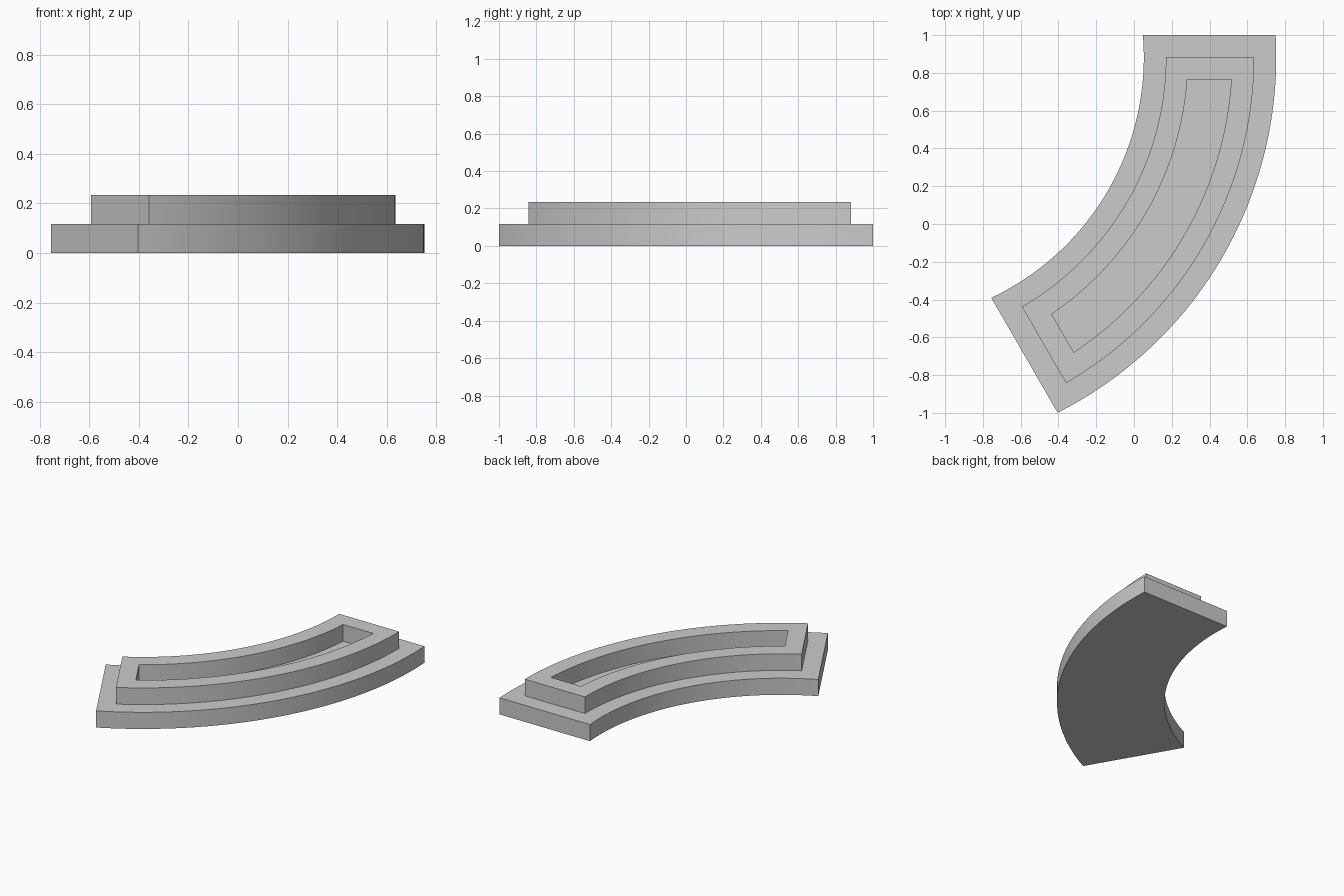
import bpy, bmesh, math

if "Cube" in bpy.data.objects:
    bpy.data.objects.remove(bpy.data.objects["Cube"])

CENTRE = (-1.356, 0.883)      # centre of the arc
R_IN, R_OUT = 1.408, 2.109    # radii of the base
STEP = 0.117                  # inset and height of each step
SWEEP = math.radians(60)
N = 49                        # points along each arc


def arc(r, overhang):
    """Arc points; the ends run past the radial lines by a fixed distance."""
    extra = math.asin(overhang / r)
    a0, a1 = extra, -SWEEP - extra
    return [(CENTRE[0] + r * math.cos(a0 + (a1 - a0) * i / (N - 1)),
             CENTRE[1] + r * math.sin(a0 + (a1 - a0) * i / (N - 1)))
            for i in range(N)]


def band_loop(bm, inset, z):
    """Closed outline of the curved band, shrunk by inset on all sides."""
    overhang = STEP - inset
    pts = arc(R_OUT - inset, overhang) + arc(R_IN + inset, overhang)[::-1]
    return [bm.verts.new((x, y, z)) for x, y in pts]


def cap(bm, loop):
    """Fill an outline with strips across the band."""
    m = len(loop)
    for i in range(N - 1):
        bm.faces.new((loop[i], loop[i + 1], loop[m - 2 - i], loop[m - 1 - i]))


grey = bpy.data.materials.new("light_grey")
grey.diffuse_color = (0.6, 0.6, 0.6, 1)
grey.use_nodes = True
grey.node_tree.nodes["Principled BSDF"].inputs["Base Color"].default_value = grey.diffuse_color

# Base slab, raised rim and sunken floor as one stepped solid
bm = bmesh.new()
steps = [(0, 0), (0, STEP), (STEP, STEP), (STEP, 2 * STEP),
         (2 * STEP, 2 * STEP), (2 * STEP, STEP)]
loops = [band_loop(bm, inset, z) for inset, z in steps]
for a, b in zip(loops, loops[1:]):
    for i in range(len(a)):
        j = (i + 1) % len(a)
        bm.faces.new((a[i], a[j], b[j], b[i]))
cap(bm, loops[0])
cap(bm, loops[-1])
bmesh.ops.recalc_face_normals(bm, faces=bm.faces)

mesh = bpy.data.meshes.new("curved_planter")
bm.to_mesh(mesh)
bm.free()
mesh.materials.append(grey)
planter = bpy.data.objects.new("curved_planter", mesh)
bpy.context.collection.objects.link(planter)

# Smooth the curved walls, keep the corners sharp
bpy.context.view_layer.objects.active = planter
planter.select_set(True)
bpy.ops.object.shade_smooth_by_angle(angle=math.radians(30))
